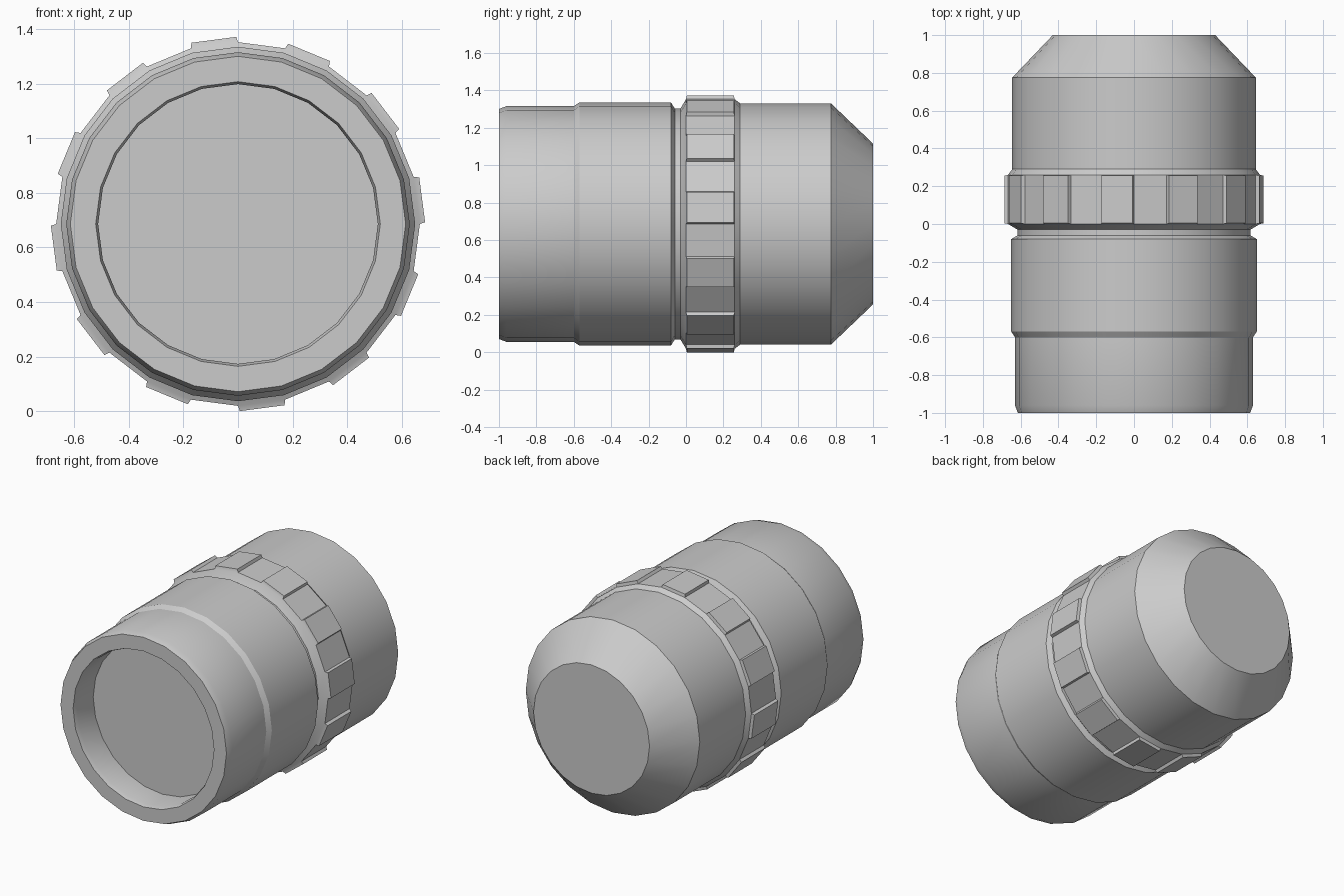
import bpy, bmesh, math

if "Cube" in bpy.data.objects:
    bpy.data.objects.remove(bpy.data.objects["Cube"])

SIDES = 24
CENTRE_Z = 0.686


def lathe(name, profile):
    """Revolve (y, radius) points around the y axis, capping both ends."""
    bm = bmesh.new()
    rings = []
    for y, r in profile:
        rings.append([bm.verts.new((r * math.cos(a), y, CENTRE_Z + r * math.sin(a)))
                      for a in (math.tau * i / SIDES for i in range(SIDES))])
    bands = []
    for a, b in zip(rings, rings[1:]):
        bands.append([bm.faces.new((a[i], b[i], b[(i + 1) % SIDES], a[(i + 1) % SIDES]))
                      for i in range(SIDES)])
    bm.faces.new(rings[0])
    bm.faces.new(rings[-1])
    bmesh.ops.recalc_face_normals(bm, faces=bm.faces)
    return bm, bands


# Profile from the recessed front disc, over the rim, to the tapered back
profile = [
    (-0.80, 0.513), (-0.97, 0.513), (-1.00, 0.522),   # front recess
    (-1.00, 0.615), (-0.96, 0.63), (-0.60, 0.63),     # front sleeve
    (-0.57, 0.65), (-0.08, 0.65),                     # middle sleeve
    (-0.06, 0.617), (-0.03, 0.617),                   # groove
    (0.00, 0.667), (0.26, 0.667), (0.29, 0.645),      # grip ring
    (0.775, 0.645), (1.00, 0.43),                     # rear body and taper
]
bm, bands = lathe("canister", profile)

# Raised grip pads on every second face of the grip ring
pads = bands[10][0::2]
bmesh.ops.inset_individual(bm, faces=pads, thickness=0.006, depth=0.02)

mesh = bpy.data.meshes.new("canister")
bm.to_mesh(mesh)
bm.free()
canister = bpy.data.objects.new("canister", mesh)
bpy.context.collection.objects.link(canister)
bpy.context.view_layer.objects.active = canister
canister.select_set(True)
bpy.ops.object.shade_smooth_by_angle(angle=math.radians(30))
